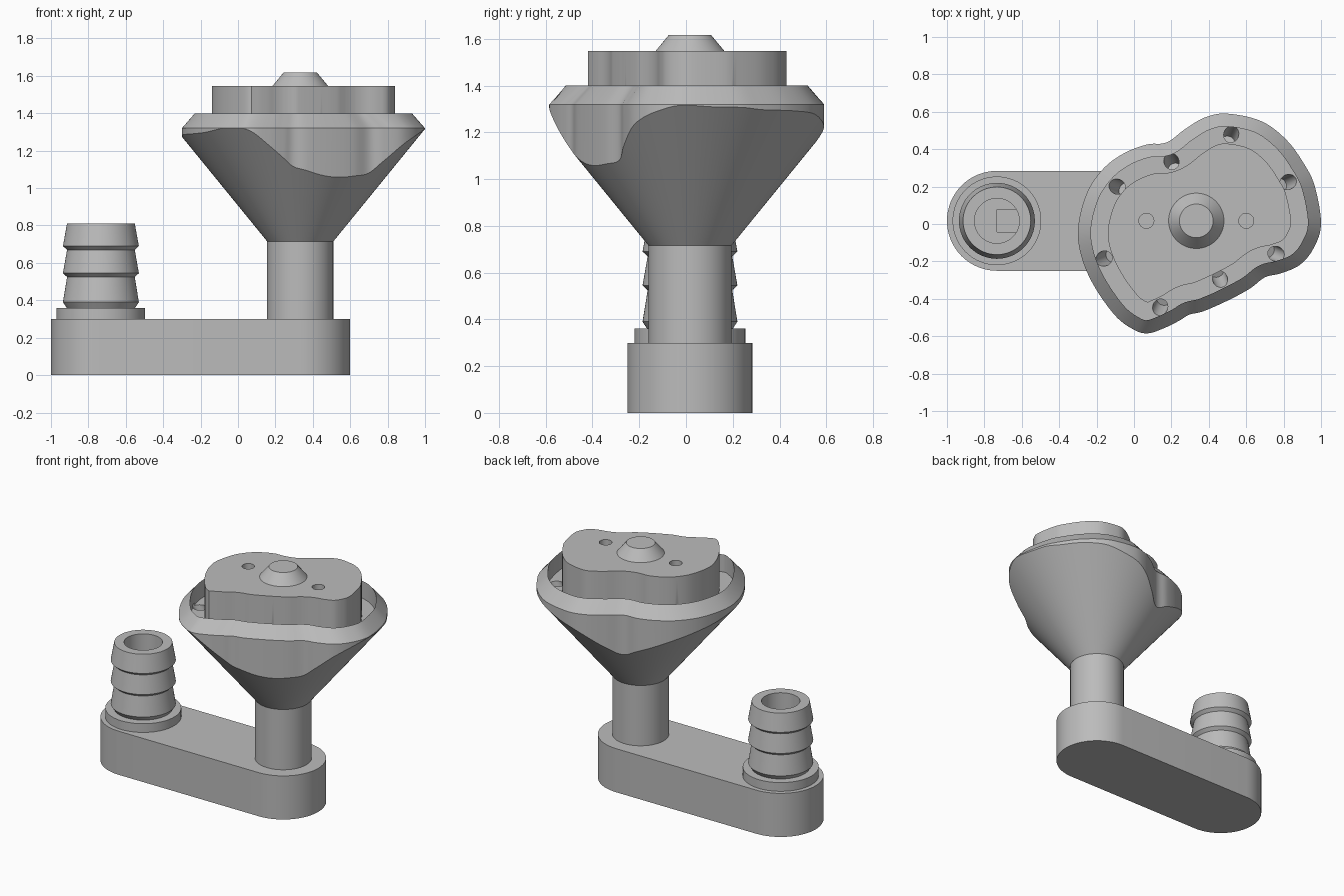
import bpy, bmesh
from math import sin, cos, pi, radians
from mathutils import Vector

if "Cube" in bpy.data.objects:
    bpy.data.objects.remove(bpy.data.objects["Cube"])

grey = bpy.data.materials.new("plain_grey")
grey.use_nodes = True
grey.diffuse_color = (0.5, 0.5, 0.5, 1)
grey.node_tree.nodes["Principled BSDF"].inputs["Base Color"].default_value = (0.5, 0.5, 0.5, 1)

MID_Y = 0.017
PIPE = Vector((-0.733, MID_Y))     # axis of the hose barb
HUB = Vector((0.333, MID_Y))       # axis of the column and head
SEGS = 64


def finish(obj):
    """Smooth the curved faces and keep the hard edges."""
    obj.data.shade_smooth()
    obj.data.set_sharp_from_angle(angle=radians(28))


def loft(name, rings, closed=False):
    """Skin a stack of equal-length rings; cap the ends or join them."""
    bm = bmesh.new()
    loops = [[bm.verts.new(p) for p in ring] for ring in rings]
    n = len(loops[0])
    pairs = list(zip(loops, loops[1:]))
    if closed:
        pairs.append((loops[-1], loops[0]))
    else:
        bm.faces.new(loops[0][::-1])
        bm.faces.new(loops[-1])
    for a, b in pairs:
        for i in range(n):
            j = (i + 1) % n
            bm.faces.new((a[i], a[j], b[j], b[i]))
    bmesh.ops.recalc_face_normals(bm, faces=bm.faces)
    mesh = bpy.data.meshes.new(name)
    bm.to_mesh(mesh)
    bm.free()
    mesh.materials.append(grey)
    obj = bpy.data.objects.new(name, mesh)
    bpy.context.collection.objects.link(obj)
    finish(obj)
    return obj


def circle(centre, r, z):
    return [(centre.x + r * cos(2 * pi * i / SEGS), centre.y + r * sin(2 * pi * i / SEGS), z)
            for i in range(SEGS)]


def lathe(name, centre, profile, closed=False):
    return loft(name, [circle(centre, r, z) for r, z in profile], closed)


def drill(name, top, bottom, r):
    """Cylindrical cutter between two points."""
    axis = bottom - top
    u = axis.orthogonal().normalized()
    v = axis.normalized().cross(u)
    ring = [(u * cos(a) + v * sin(a)) * r for a in (2 * pi * i / 24 for i in range(24))]
    return loft(name, [[top + p for p in ring], [bottom + p for p in ring]])


def cut(obj, cutters):
    """Subtract the cutters, bake the result and drop the cutters."""
    for c in cutters:
        c.hide_render = True
        mod = obj.modifiers.new("cut", 'BOOLEAN')
        mod.operation = 'DIFFERENCE'
        mod.solver = 'EXACT'
        mod.object = c
    graph = bpy.context.evaluated_depsgraph_get()
    mesh = bpy.data.meshes.new_from_object(obj.evaluated_get(graph))
    obj.modifiers.clear()
    obj.data = mesh
    for c in cutters:
        bpy.data.objects.remove(c)
    finish(obj)


# Base bar with round ends, a bore under the barb and a square inner channel
def stadium(r, z):
    half = SEGS // 2
    pts = []
    for centre, start in ((HUB, -pi / 2), (PIPE, pi / 2)):
        for i in range(half + 1):
            a = start + pi * i / half
            pts.append((centre.x + r * cos(a), centre.y + r * sin(a), z))
    return pts


base = loft("base_bar", [stadium(0.267, 0), stadium(0.267, 0.3)])
bore = lathe("bore_cutter", PIPE, [(0.12, 0.14), (0.12, 0.5)])
w = 0.06
channel = loft("channel_cutter", [[(x, MID_Y - w, 0.08), (x, MID_Y + w, 0.08),
                                   (x, MID_Y + w, 0.2), (x, MID_Y - w, 0.2)]
                                  for x in (PIPE.x, HUB.x)])
cut(base, [bore, channel])

# Hose barb with its collar, both open through the middle
lathe("barb_collar", PIPE, [(0.12, 0.3), (0.237, 0.3), (0.237, 0.36), (0.12, 0.36)], True)
barb = [(0.12, 0.36), (0.183, 0.36)]
for wide, top in ((0.39, 0.525), (0.545, 0.67), (0.69, 0.812)):
    barb += [(0.203, wide), (0.181, top)]
barb.append((0.12, 0.812))
lathe("hose_barb", PIPE, barb, True)

# Column
NECK_R, NECK_Z = 0.177, 0.715
lathe("column", HUB, [(NECK_R, 0.3), (NECK_R, NECK_Z)])

# Head outline, smoothed through a few points
KNOTS = [Vector(p) for p in (
    (1, 0), (.967, .2), (.91, .32), (.815, .45), (.68, .55), (.5, .59), (.38, .57), (.27, .505),
    (.2, .45), (.15, .43), (.07, .425), (-.05, .38), (-.16, .3), (-.25, .17), (-.298, -.01),
    (-.285, -.16), (-.22, -.32), (-.105, -.485), (-.01, -.56), (.07, -.585), (.165, -.555),
    (.245, -.515), (.295, -.485), (.375, -.465), (.51, -.405), (.62, -.345), (.7, -.285),
    (.78, -.265), (.885, -.22), (.96, -.13))]


def smooth_outline(knots, steps):
    pts = []
    n = len(knots)
    for i in range(n):
        a, b, c, d = (knots[(i + k) % n] for k in (-1, 0, 1, 2))
        for s in range(steps):
            t = s / steps
            pts.append(0.5 * (2 * b + (c - a) * t + (2 * a - 5 * b + 4 * c - d) * t ** 2
                              + (3 * b - a - 3 * c + d) * t ** 3))
    return pts


OUTLINE = smooth_outline(KNOTS, 6)


def inset(d):
    """Outline moved inward by d, sampled along rays from the hub."""
    result = []
    for p in OUTLINE:
        lo, hi = 0.0, 1.0
        for _ in range(14):
            mid = (lo + hi) / 2
            q = HUB.lerp(p, mid)
            if min((q - o).length_squared for o in OUTLINE) > d * d:
                lo = mid
            else:
                hi = mid
        result.append(HUB.lerp(p, lo))
    return result


def at(points, z):
    return [(p.x, p.y, z) for p in points]


# Head: cone trimmed by the outline, bevelled rim, groove and raised block
SLOPE, RIM_Z, TOP_Z, FLOOR_Z, BLOCK_Z = 0.815, 1.32, 1.4, 1.28, 1.547
neck = [HUB + (p - HUB).normalized() * NECK_R for p in OUTLINE]
trim = [(p.x, p.y, NECK_Z + ((p - HUB).length - NECK_R) / SLOPE) for p in OUTLINE]
rim, block = inset(0.07), inset(0.16)
head = loft("head", [at(neck, NECK_Z), trim, at(OUTLINE, RIM_Z), at(rim, TOP_Z),
                     at(rim, FLOOR_Z), at(block, FLOOR_Z), at(block, BLOCK_Z)])

# Slanted jet holes in the groove and two screw holes in the block
cutters = []
for x, y in ((-.09, .2), (.2, .335), (.52, .48), (.825, .225),
             (.76, -.16), (.46, -.295), (.14, -.445), (-.16, -.185)):
    inward = (HUB - Vector((x, y))).normalized() * 0.05
    mouth = Vector((x, y, FLOOR_Z))
    lean = Vector((inward.x, inward.y, -0.1))
    cutters.append(drill("jet_cutter", mouth - lean * 0.3, mouth + lean, 0.04))
for side in (-1, 1):
    hole = Vector((HUB.x + side * 0.267, MID_Y, BLOCK_Z))
    cutters.append(drill("screw_cutter", hole + Vector((0, 0, 0.05)),
                         hole - Vector((0, 0, 0.12)), 0.04))
cut(head, cutters)

# Tapered boss on top
lathe("top_boss", HUB, [(0.148, BLOCK_Z - 0.01), (0.148, BLOCK_Z), (0.09, 1.617)])
